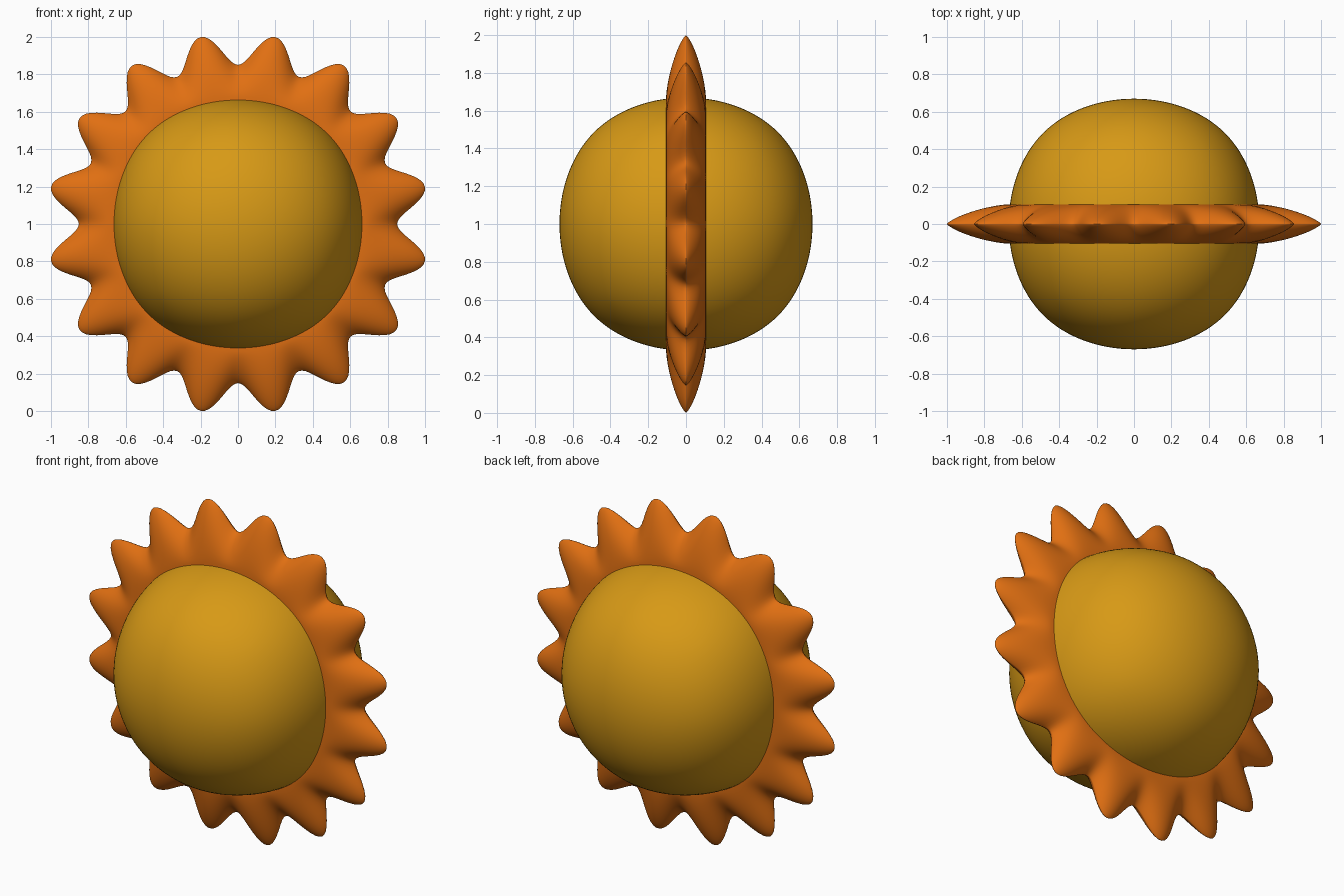
import bpy, bmesh, math

if "Cube" in bpy.data.objects:
    bpy.data.objects.remove(bpy.data.objects["Cube"])

CENTRE_Z = 1.0
RAYS = 16
STEPS = 16 * 20          # angular steps around the ring
INNER, SHOULDER = 0.5, 0.68
HALF_THICK = 0.105


def colour(obj, name, rgb):
    mat = bpy.data.materials.new(name)
    mat.diffuse_color = (*rgb, 1)
    mat.use_nodes = True
    mat.node_tree.nodes["Principled BSDF"].inputs["Base Color"].default_value = mat.diffuse_color
    obj.data.materials.append(mat)


# Round centre: a cube smoothed into a ball
bpy.ops.mesh.primitive_cube_add(size=1.596, location=(0, 0, CENTRE_Z))
ball = bpy.context.object
ball.name = "centre_ball"
sub = ball.modifiers.new("smooth", "SUBSURF")
sub.levels = sub.render_levels = 5
bpy.ops.object.shade_smooth()
colour(ball, "golden", (0.68, 0.32, 0.008))


# Ring of rays: wavy rim, thickness tapering from the shoulder to the rim
def section(angle):
    rim = 0.935 - 0.084 * math.cos(RAYS * angle)
    half = [(INNER, HALF_THICK)]
    n = 14
    for i in range(n):
        t = math.sin(i / n * math.pi / 2)
        half.append((SHOULDER + t * (rim - SHOULDER),
                     HALF_THICK * (1 - t ** 1.5) ** 0.75))
    return half + [(rim, 0)] + [(r, -y) for r, y in reversed(half)]


bm = bmesh.new()
loops = []
for s in range(STEPS):
    a = 2 * math.pi * s / STEPS
    loops.append([bm.verts.new((r * math.sin(a), y, r * math.cos(a)))
                  for r, y in section(a)])
count = len(loops[0])
for s in range(STEPS):
    here, after = loops[s], loops[(s + 1) % STEPS]
    for i in range(count):
        j = (i + 1) % count
        bm.faces.new((here[i], here[j], after[j], after[i]))
bmesh.ops.recalc_face_normals(bm, faces=bm.faces)
mesh = bpy.data.meshes.new("ray_ring")
bm.to_mesh(mesh)
bm.free()
ring = bpy.data.objects.new("ray_ring", mesh)
ring.location.z = CENTRE_Z
bpy.context.collection.objects.link(ring)
bpy.ops.object.select_all(action="DESELECT")
ring.select_set(True)
bpy.context.view_layer.objects.active = ring
bpy.ops.object.shade_smooth_by_angle(angle=math.radians(60))
colour(ring, "orange", (0.75, 0.16, 0.006))
